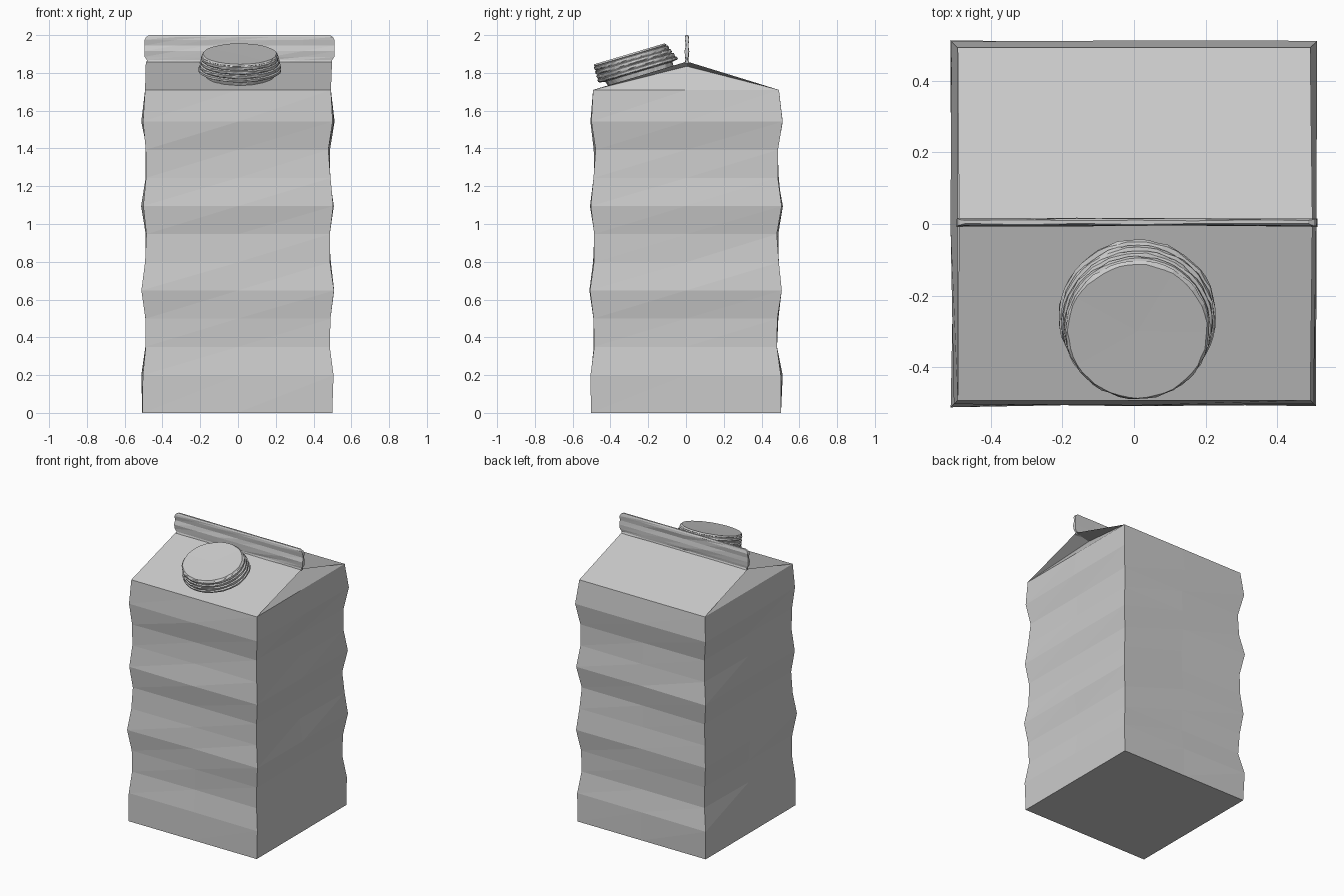
import bpy, bmesh, math, random
from mathutils import Matrix, Vector

random.seed(4)
if "Cube" in bpy.data.objects:
    bpy.data.objects.remove(bpy.data.objects["Cube"], do_unlink=True)

GREY = (0.6, 0.6, 0.6, 1)
card = bpy.data.materials.new("plain grey")
card.use_nodes = True
card.diffuse_color = GREY
card.node_tree.nodes["Principled BSDF"].inputs["Base Color"].default_value = GREY


def finish(name, bm):
    bmesh.ops.recalc_face_normals(bm, faces=bm.faces)
    mesh = bpy.data.meshes.new(name)
    bm.to_mesh(mesh)
    bm.free()
    mesh.materials.append(card)
    obj = bpy.data.objects.new(name, mesh)
    bpy.context.collection.objects.link(obj)
    return obj


def bridge(bm, low, high):
    """Triangulated band with every diagonal leaning the same way."""
    n = len(low)
    for i in range(n):
        j = (i + 1) % n
        bm.faces.new((low[i], low[j], high[j]))
        bm.faces.new((low[i], high[j], high[i]))


# Carton body: a square tube with crumpled horizontal waves, and a gable roof
SHOULDER, RIDGE, RIDGE_Y = 1.71, 1.86, 0.005
bm = bmesh.new()
outline = [(-1, -1), (0, -1), (1, -1), (1, 0), (1, 1), (0, 1), (-1, 1), (-1, 0)]
heights = [0, 0.2] + [0.35 + 0.149 * i for i in range(9)] + [SHOULDER]
rings = []
for z in heights:
    wave = 0.493 + 0.014 * math.cos(math.tau * (z - 1.56) / 0.455)
    if z == 0:
        wave = 0.503
    ring = []
    for sx, sy in outline:
        edge = z in (0, SHOULDER)
        jitter = 0 if edge else random.uniform(-0.006, 0.006)
        r = 0.492 if z == SHOULDER else wave + jitter
        ring.append(bm.verts.new((sx * r - 0.004 * (z == 0), sy * r, z)))
    rings.append(ring)
for low, high in zip(rings, rings[1:]):
    bridge(bm, low, high)
bm.faces.new(rings[0])

# Roof slopes and tucked gable ends
top = rings[-1]
left_end = bm.verts.new((-0.488, RIDGE_Y, RIDGE))
right_end = bm.verts.new((0.498, RIDGE_Y, RIDGE))
bm.faces.new((top[0], top[1], top[2], right_end, left_end))
bm.faces.new((top[4], top[5], top[6], left_end, right_end))
for end, front, mid, back, side in ((right_end, top[2], top[3], top[4], 1),
                                    (left_end, top[0], top[7], top[6], -1)):
    tuck = bm.verts.new((side * 0.39, RIDGE_Y, 1.835))
    bm.faces.new((front, mid, tuck))
    bm.faces.new((mid, back, tuck))
    bm.faces.new((front, tuck, end))
    bm.faces.new((back, end, tuck))
finish("carton", bm)

# Sealed fin along the ridge: thin pressed strip with rounded upper corners
bm = bmesh.new()
profile = [(1.85, 0.011, 0.488), (1.868, 0.006, 0.49), (1.885, 0.008, 0.502),
           (1.915, 0.011, 0.504), (1.945, 0.006, 0.502), (1.975, 0.010, 0.502),
           (1.99, 0.009, 0.495), (2.0, 0.005, 0.478)]
columns = 6
rings = []
for z, half, reach in profile:
    xs = [reach * (2 * i / columns - 1) + 0.008 for i in range(columns + 1)]
    loop = [(x, RIDGE_Y - half) for x in xs] + [(x, RIDGE_Y + half) for x in reversed(xs)]
    rings.append([bm.verts.new((x, y + random.uniform(-0.002, 0.002), z)) for x, y in loop])
for low, high in zip(rings, rings[1:]):
    bridge(bm, low, high)
bm.faces.new(rings[0])
bm.faces.new(rings[-1])
finish("ridge_fin", bm)

# Screw cap: ridged, tapered and tilted to sit on the front slope
bm = bmesh.new()
SIDES = 48
steps = [(-0.03, 0.18), (0.0, 0.185), (0.004, 0.212)]
for k in range(4):
    z, r = 0.008 + 0.023 * k, 0.219 - 0.005 * k
    steps += [(z, r), (z + 0.012, r), (z + 0.016, r - 0.009)]
steps += [(0.096, 0.201), (0.105, 0.194)]
rings = []
for z, r in steps:
    ring = []
    for i in range(SIDES):
        a = math.tau * i / SIDES
        rr = r + random.uniform(-0.0025, 0.0025)
        ring.append(bm.verts.new((rr * math.cos(a), rr * math.sin(a), z)))
    rings.append(ring)
for low, high in zip(rings, rings[1:]):
    bridge(bm, low, high)
bm.faces.new(rings[0])
centre = bm.verts.new((0, 0, 0.103))
for i in range(SIDES):
    bm.faces.new((rings[-1][i], rings[-1][(i + 1) % SIDES], centre))
shear = Matrix.Identity(4)
shear[1][2] = -0.2
tilt = Matrix.Rotation(math.radians(16.5), 4, 'X')
bm.transform(Matrix.Translation(Vector((0.01, -0.25, 1.806))) @ tilt @ shear)
finish("screw_cap", bm)
